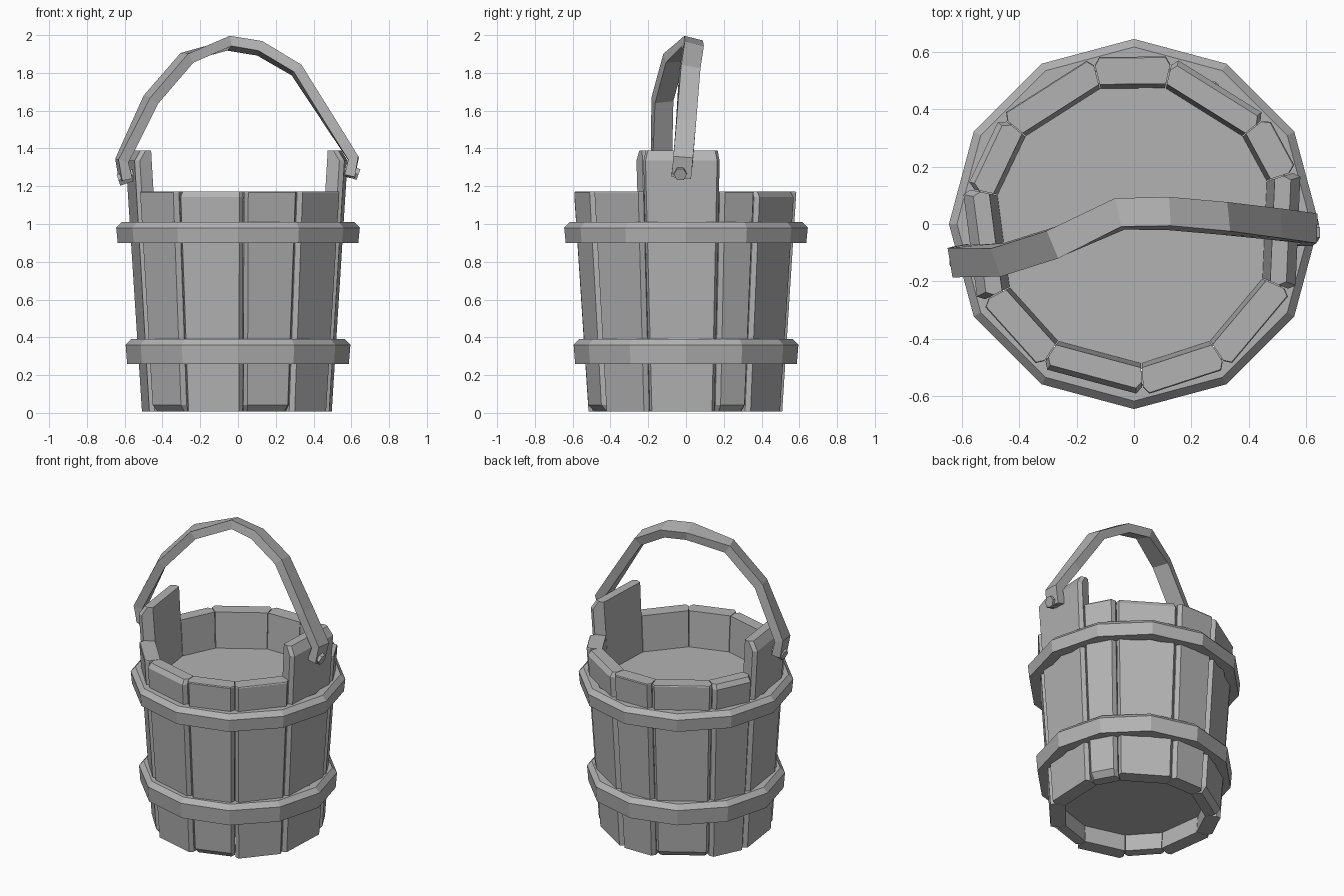
import bpy, bmesh
from math import radians, cos, sin, pi
from mathutils import Vector, Matrix

cube = bpy.data.objects.get("Cube")
if cube:
    bpy.data.objects.remove(cube, do_unlink=True)

grey = bpy.data.materials.new("plain grey")
grey.use_nodes = True
tone = (0.45, 0.45, 0.45, 1)
grey.diffuse_color = tone
grey.node_tree.nodes["Principled BSDF"].inputs["Base Color"].default_value = tone


def loft(name, rings, closed=False):
    """Skin a list of point rings; cap the ends unless the rings form a loop."""
    bm = bmesh.new()
    loops = [[bm.verts.new(p) for p in ring] for ring in rings]
    n = len(loops[0])
    pairs = list(zip(loops, loops[1:]))
    if closed:
        pairs.append((loops[-1], loops[0]))
    else:
        bm.faces.new(loops[0])
        bm.faces.new(loops[-1])
    for a, b in pairs:
        for i in range(n):
            j = (i + 1) % n
            bm.faces.new((a[i], a[j], b[j], b[i]))
    bmesh.ops.recalc_face_normals(bm, faces=bm.faces)
    mesh = bpy.data.meshes.new(name)
    bm.to_mesh(mesh)
    bm.free()
    mesh.materials.append(grey)
    obj = bpy.data.objects.new(name, mesh)
    bpy.context.collection.objects.link(obj)
    return obj


def polar(r, a, z):
    return Vector((r * cos(a), r * sin(a), z))


def outer_r(z):
    return 0.522 + 0.066 * z


def inner_r(z):
    return 0.425 + 0.065 * z


# Staves: tapered planks with chamfered outer edges
def stave(name, start, end, top, top_cut, low_cut):
    a0, a1 = radians(start + 0.2), radians(end - 0.2)
    base = 0.008
    levels = [(base, 0.03 if low_cut else 0), (base + 0.035, 0),
              (top - top_cut, 0), (top, top_cut * 0.7)]
    rings = []
    for z, cut in levels:
        r = outer_r(z) - cut
        p0, p1 = polar(r, a0, z), polar(r, a1, z)
        edge = (p1 - p0).normalized() * 0.022
        rings.append([polar(inner_r(z), a0, z), polar(r - 0.028, a0, z), p0 + edge,
                      p1 - edge, polar(r - 0.028, a1, z), polar(inner_r(z), a1, z)])
    loft(name, rings)


bounds = [-23, 18, 39, 77, 104, 141, 168, 207, 237, 273, 303, 337]
tall, top_cuts, low_cuts = (0, 6), (2, 5, 8), (1, 4, 7, 9)
for i, (start, end) in enumerate(zip(bounds, bounds[1:])):
    if i in tall:
        side = "left" if i == 0 else "right"
        stave(f"{side}_handle_stave", start, end, 1.39, 0.055, False)
    else:
        stave(f"stave_{i}", start, end, 1.172, 0.03 if i in top_cuts else 0.006, i in low_cuts)


# Hoops: twelve-sided bands with a bevelled upper edge
def hoop(name, r, z0, z1):
    profile = [(r - 0.075, z0), (r - 0.008, z0), (r, z1 - 0.03),
               (r - 0.028, z1), (r - 0.075, z1)]
    loft(name, [[polar(pr, 2 * pi * k / 12, z) for pr, z in profile] for k in range(12)], True)


hoop("upper_hoop", 0.645, 0.9, 1.01)
hoop("lower_hoop", 0.595, 0.26, 0.39)

# Solid filling: its top is the inner surface, its underside the recessed base
loft("filling", [[polar(inner_r(z) + 0.02, radians(a), z) for a in bounds[:-1]]
                 for z in (0.12, 0.94)])

# Handle: a flat strip bent over the top, slightly twisted (x, y, z, roll)
path = [(-0.595, -0.125, 1.235, 10), (-0.615, -0.13, 1.335, 10), (-0.46, -0.125, 1.66, 20),
        (-0.27, -0.065, 1.88, 15), (-0.05, 0.035, 1.957, -12), (0.115, 0.037, 1.93, -15),
        (0.31, 0.02, 1.815, -12), (0.49, 0, 1.535, -5), (0.612, -0.015, 1.345, 0),
        (0.59, -0.025, 1.25, 0)]
points = [Vector(p[:3]) for p in path]
rings = []
for i, p in enumerate(points):
    along = (points[min(i + 1, len(points) - 1)] - points[max(i - 1, 0)]).normalized()
    across = along.cross(Vector((0, 1, 0))).normalized()
    turn = Matrix.Rotation(radians(path[i][3]), 3, along)
    thick = turn @ across * 0.028
    wide = turn @ along.cross(across).normalized() * 0.052
    rings.append([p + thick + wide, p + thick - wide, p - thick - wide, p - thick + wide])
loft("handle", rings)

# Pegs: six-sided pins through the handle ends
for name, x, y, z, s in (("left_peg", 0.6, -0.03, 1.275, 1), ("right_peg", -0.595, -0.125, 1.245, -1)):
    axis = Vector((s, 0, -0.35)).normalized()
    spin = Vector((0, 1, 0))
    up = axis.cross(spin)
    rings = [[Vector((x, y, z)) + axis * d + 0.035 * (spin * cos(k * pi / 3) + up * sin(k * pi / 3))
              for k in range(6)] for d in (-0.08, 0.04)]
    loft(name, rings)
